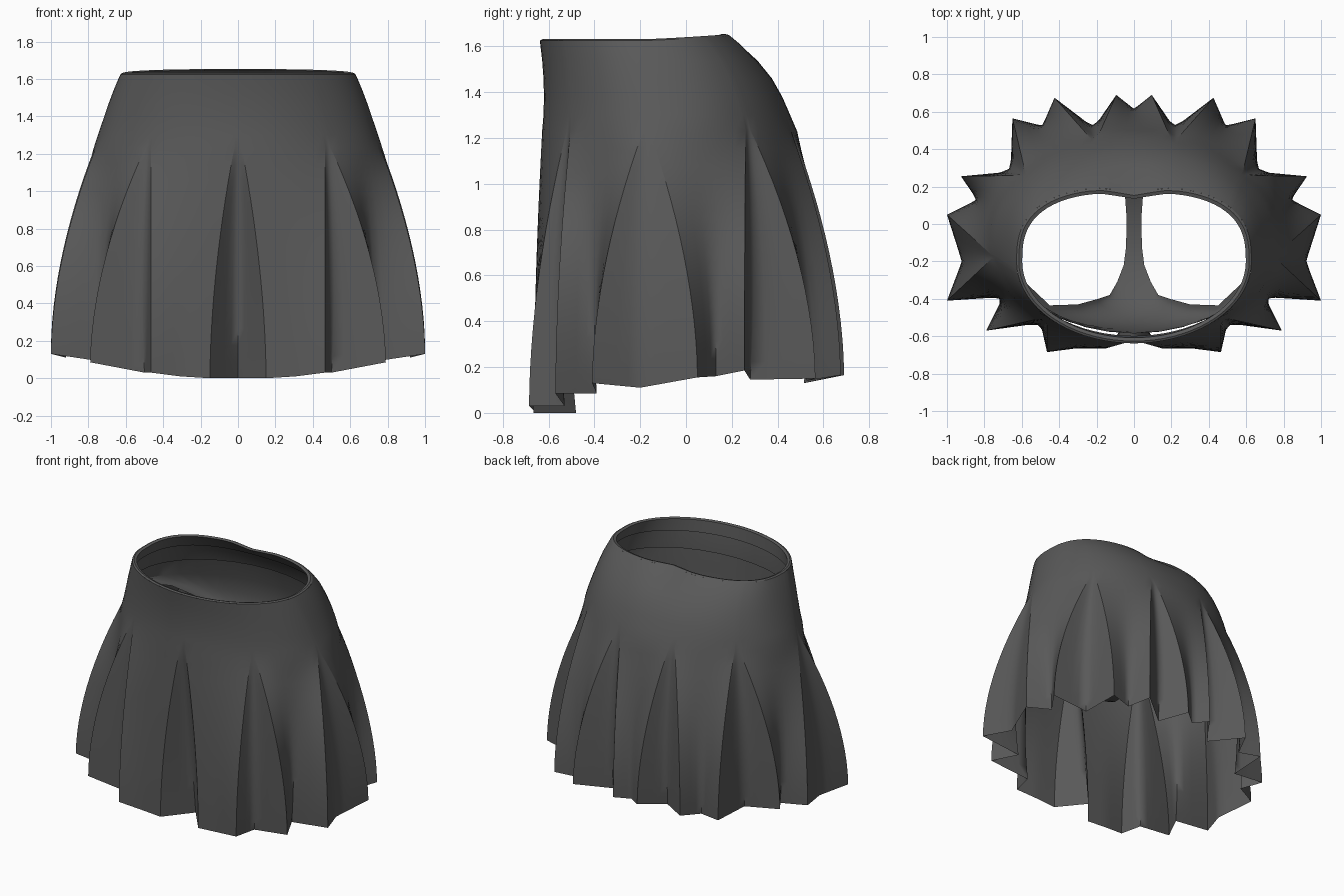
import bpy, math

if "Cube" in bpy.data.objects:
    bpy.data.objects.remove(bpy.data.objects["Cube"])

mat = bpy.data.materials.new("charcoal cloth")
mat.diffuse_color = (0.1, 0.1, 0.1, 1)
mat.use_nodes = True
mat.node_tree.nodes["Principled BSDF"].inputs["Base Color"].default_value = mat.diffuse_color
SEAM = 1.23
SUB = 4      # columns per fold side
DROP = 14    # rows below the seam


def make_object(name, verts, faces, angle=35):
    mesh = bpy.data.meshes.new(name)
    mesh.from_pydata(verts, [], faces)
    mesh.materials.append(mat)
    obj = bpy.data.objects.new(name, mesh)
    bpy.context.collection.objects.link(obj)
    bpy.context.view_layer.objects.active = obj
    obj.select_set(True)
    bpy.ops.object.shade_smooth_by_angle(angle=math.radians(angle))
    obj.select_set(False)
    return obj


def lerp(a, b, f):
    return a + (b - a) * f


def grid_faces(rows, cols, wrap):
    return [(r * cols + c, r * cols + (c + 1) % cols,
             (r + 1) * cols + (c + 1) % cols, (r + 1) * cols + c)
            for r in range(rows - 1) for c in range(cols if wrap else cols - 1)]


# Yoke rings: z, half width, front y, back y, centre y, back roundness, back rise
YOKE = [(SEAM, .772, -.628, .485, -.10, 2.0, 0),
        (1.30, .749, -.622, .455, -.11, 2.1, 0),
        (1.38, .722, -.62, .42, -.13, 2.2, 0),
        (1.46, .695, -.622, .375, -.15, 2.3, 0),
        (1.54, .665, -.628, .31, -.17, 2.5, 0),
        (1.60, .64, -.635, .245, -.19, 2.6, .01),
        (1.625, .628, -.638, .20, -.20, 2.7, .022)]


def ring_point(ring, deg, inset=0.0):
    """Point on a yoke ring; 0 degrees is the front, 180 the back."""
    z, a, yf, yb, yc, n, rise = ring
    a, yf, yb = a - inset, yf + inset, yb - inset
    s, c = math.sin(math.radians(deg)), math.cos(math.radians(deg))
    if c >= 0:
        return (a * s, yc + (yf - yc) * c, z)
    x = a * math.copysign(abs(s) ** (2 / n), s)
    dent = .035 * math.exp(-(x / .12) ** 2) if rise else 0
    y = yc + (yb - yc) * abs(c) ** (2 / n) - dent
    return (x, y, z + rise * -c)


# Fold lines of the right half: hem x, y, z, angle at the seam, crisp ridge or not.
# Each pair of ridges meets in a point at the seam.
FOLDS = [(0, -.48, .0, 0, 0), (.15, -.665, .0, 1.5, 1), (.31, -.665, .01, 19, 0),
         (.465, -.685, .03, 37, 1), (.50, -.53, .03, 38.5, 0), (.79, -.57, .085, 40, 1),
         (.70, -.39, .085, 60, 0),
         (1.0, -.41, .13, 80.5, 1), (.92, -.2, .11, 82, 0), (1.0, .05, .155, 83.5, 1),
         (.84, .13, .16, 106, 0),
         (.925, .255, .185, 128, 1), (.66, .28, .145, 129.5, 0), (.65, .565, .15, 131, 1),
         (.49, .525, .14, 148, 0),
         (.425, .675, .165, 162.5, 1), (.215, .515, .13, 164, 0), (.095, .69, .165, 165.5, 1),
         (0, .615, .15, 180, 0)]
folds = FOLDS + [(-x, y, z, 360 - t, k) for x, y, z, t, k in FOLDS[-2:0:-1]]

columns = []
for i, a in enumerate(folds):
    b = folds[(i + 1) % len(folds)]
    if i == len(folds) - 1:
        b = b[:3] + (360, 0)
    for k in range(SUB):
        columns.append([lerp(p, q, k / SUB) for p, q in zip(a, b)])
n = len(columns)
ridges = [i * SUB for i, f in enumerate(folds) if f[4]]

# Pleated skirt body with its yoke; valleys soften towards the seam
rows = []
for r in range(DROP, 0, -1):
    s = r / DROP
    f = 1 - (1 - s) ** 1.8
    row = []
    for hx, hy, hz, t, _ in columns:
        px, py, pz = ring_point(YOKE[0], t)
        row.append((lerp(px, hx, f), lerp(py, hy, f), lerp(pz, hz, s)))
    soft = min(1, 1.3 * (1 - s))
    for _ in range(3):
        row = [p if c in ridges else
               tuple(lerp(p[k], (row[c - 1][k] + row[(c + 1) % n][k]) / 2, .6 * soft)
                     for k in range(3)) for c, p in enumerate(row)]
    rows.append(row)
for ring in YOKE:
    rows.append([ring_point(ring, c[3]) for c in columns])
skirt = make_object("pleated_skirt", [p for row in rows for p in row],
                    grid_faces(len(rows), n, True), 75)
for e in skirt.data.edges:
    a, b = e.vertices
    if abs(a - b) == n and a % n in ridges and max(a, b) <= DROP * n + n - 1:
        e.use_edge_sharp = True

# Waistband lining, folded over at the rim
top = YOKE[-1]
lining = [[ring_point(top, t * 5) for t in range(72)],
          [ring_point((top[0] + .006,) + top[1:], t * 5, .012) for t in range(72)]]
for ring in YOKE[:3:-1]:
    lining.append([ring_point(ring, t * 5, .03) for t in range(72)])
make_object("waist_lining", [p for row in lining for p in row],
            grid_faces(len(lining), 72, True))

# Inner briefs, high cut at the hips:
# centre y, centre z, half width, sideways sweep in y, sideways rise
BRIEFS = [(-.585, 1.42, .685, .45, .0), (-.58, 1.28, .71, .46, .05),
          (-.575, 1.16, .62, .30, .08), (-.56, 1.04, .45, .125, .08),
          (-.53, .94, .30, .10, .05), (-.48, .86, .19, .08, .03),
          (-.41, .80, .13, .03, .01), (-.32, .76, .09, .01, 0),
          (-.22, .73, .055, 0, 0), (-.12, .72, .042, 0, 0),
          (.04, .73, .04, 0, 0), (.18, .78, .05, 0, 0),
          (.30, .85, .13, -.02, .02), (.38, .94, .26, -.06, .03),
          (.43, 1.04, .42, -.14, .06), (.44, 1.16, .60, -.33, .08),
          (.42, 1.28, .71, -.54, .05), (.37, 1.42, .685, -.50, .0)]
verts = []
for y, z, w, dy, dz in BRIEFS:
    for k in range(17):
        ang = math.radians(-90 + k * 180 / 16)
        u, bend = math.sin(ang), 1 - math.cos(ang)
        verts.append((w * u, y + dy * bend, z + dz * bend))
make_object("inner_briefs", verts, grid_faces(len(BRIEFS), 17, False))
